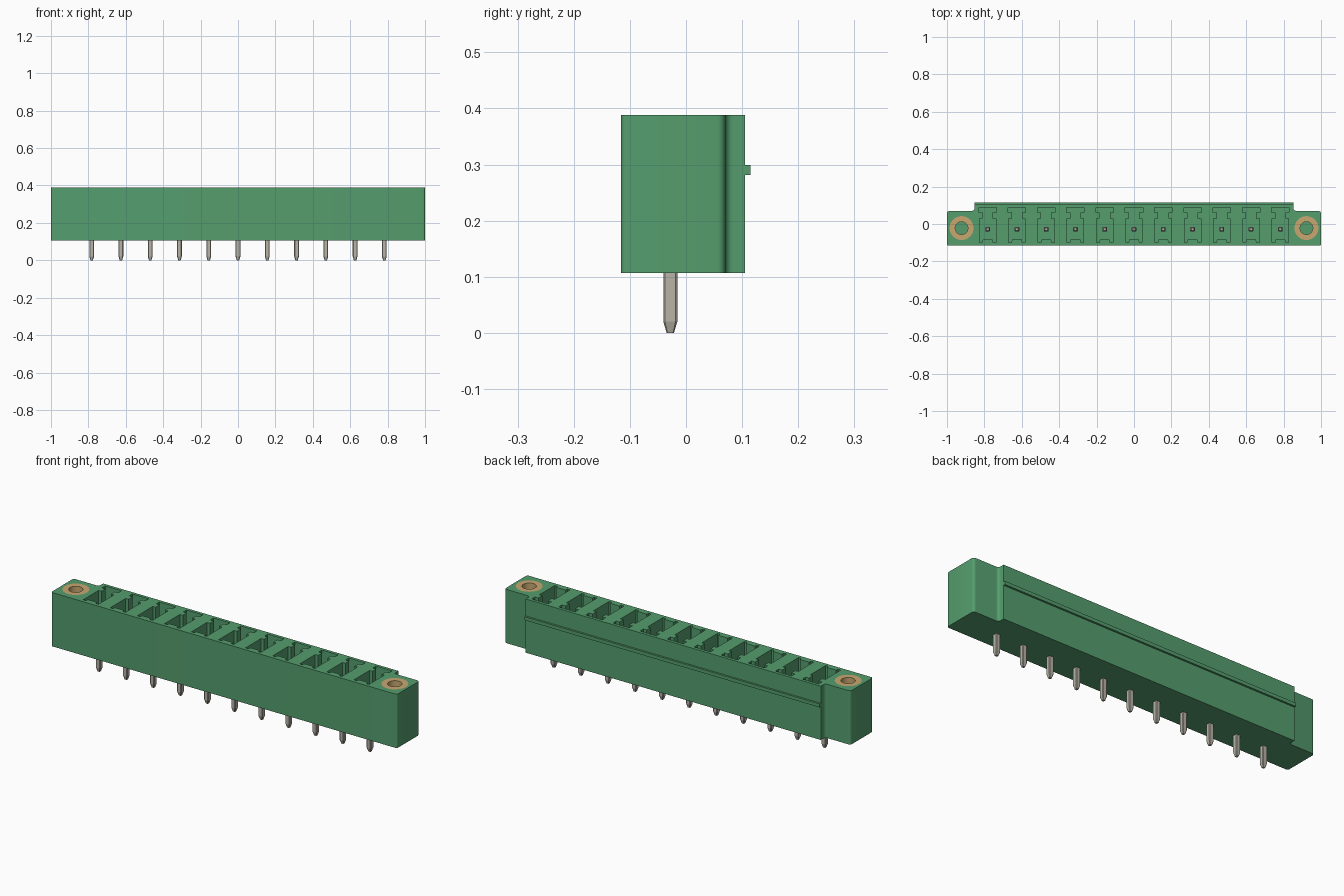
import bpy, bmesh, math

cube = bpy.data.objects.get("Cube")
if cube:
    bpy.data.objects.remove(cube, do_unlink=True)

PITCH = 0.1565
PIN_X = [(i - 5) * PITCH for i in range(11)]
PIN_Y = -0.028
BOTTOM, TOP, POCKET_FLOOR = 0.107, 0.388, 0.17
EAR_X, EAR_Y = 0.922, -0.022
SLEEVE_FLOOR = 0.17


def material(name, rgb, metallic=0.0):
    mat = bpy.data.materials.new(name)
    mat.diffuse_color = (*rgb, 1)
    mat.use_nodes = True
    mat.node_tree.nodes["Principled BSDF"].inputs["Base Color"].default_value = (*rgb, 1)
    return mat


green = material("housing green", (0.09, 0.34, 0.155))
brass = material("brass", (0.58, 0.39, 0.165))
metal = material("pin metal", (0.48, 0.455, 0.39))


def finish(name, bm, mat):
    bmesh.ops.recalc_face_normals(bm, faces=bm.faces)
    mesh = bpy.data.meshes.new(name)
    bm.to_mesh(mesh)
    bm.free()
    mesh.materials.append(mat)
    obj = bpy.data.objects.new(name, mesh)
    bpy.context.collection.objects.link(obj)
    return obj


def prism(bm, outline, z0, z1):
    """Extrude a closed outline from z0 to z1."""
    face = bm.faces.new([bm.verts.new((x, y, z0)) for x, y in outline])
    ext = bmesh.ops.extrude_face_region(bm, geom=[face])["geom"]
    for v in ext:
        if isinstance(v, bmesh.types.BMVert):
            v.co.z = z1


def arc(cx, cy, r, a0, a1, n=6):
    return [(cx + r * math.cos(math.radians(a0 + (a1 - a0) * i / n)),
             cy + r * math.sin(math.radians(a0 + (a1 - a0) * i / n)))
            for i in range(n + 1)]


def mirrored(half):
    """Close an outline by mirroring its +x half."""
    return half + [(-x, y) for x, y in reversed(half)]


def smooth(obj):
    bpy.ops.object.select_all(action="DESELECT")
    obj.select_set(True)
    bpy.context.view_layer.objects.active = obj
    bpy.ops.object.shade_smooth_by_angle(angle=math.radians(35))


# Housing: long block with rounded ears and a raised back wall
half = (arc(0.99, -0.106, 0.01, -90, 0)
        + arc(0.986, 0.056, 0.014, 0, 90)
        + arc(0.867, 0.084, 0.014, 270, 180)
        + [(0.853, 0.105)])
bm = bmesh.new()
prism(bm, mirrored(half), BOTTOM, TOP)
housing = finish("housing", bm, green)

# Cutters: keyed contact pockets and the two sleeve bores
pocket = mirrored([(0.026, -0.084), (0.029, -0.098), (0.044, -0.098),
                   (0.044, 0.030), (0.027, 0.030), (0.027, 0.062),
                   (0.047, 0.062), (0.047, 0.089)])
bm = bmesh.new()
for px in PIN_X:
    prism(bm, [(px + x, y) for x, y in pocket], POCKET_FLOOR, TOP + 0.05)
for s in (-1, 1):
    prism(bm, arc(s * EAR_X, EAR_Y, 0.064, 0, 360, 40)[:-1], SLEEVE_FLOOR, TOP + 0.05)
cutter = finish("pocket_cutter", bm, green)
cutter.hide_render = True

bpy.context.view_layer.objects.active = housing
mod = housing.modifiers.new("pockets", "BOOLEAN")
mod.operation = "DIFFERENCE"
mod.solver = "EXACT"
mod.object = cutter
bpy.ops.object.modifier_apply(modifier=mod.name)
bpy.data.objects.remove(cutter, do_unlink=True)
smooth(housing)

# Latching ridge along the back
bm = bmesh.new()
prism(bm, [(-0.853, 0.100), (0.853, 0.100), (0.853, 0.115), (-0.853, 0.115)], 0.281, 0.299)
finish("back_ridge", bm, green)

# Brass sleeves set flush into the ears
for side, s in (("left", 1), ("right", -1)):
    bm = bmesh.new()
    profile = [(0.034, SLEEVE_FLOOR), (0.064, SLEEVE_FLOOR), (0.064, TOP), (0.034, TOP)]
    n = 40
    rings = [[bm.verts.new((s * EAR_X + r * math.cos(2 * math.pi * i / n),
                            EAR_Y + r * math.sin(2 * math.pi * i / n), z))
              for i in range(n)] for r, z in profile]
    for k in range(4):
        a, b = rings[k], rings[(k + 1) % 4]
        for i in range(n):
            j = (i + 1) % n
            bm.faces.new((a[i], a[j], b[j], b[i]))
    smooth(finish(side + "_threaded_sleeve", bm, brass))

# Contact pins: square bars with slightly cut edges and tapered ends
pin_rings = [(0.0, 0.0065), (0.02, 0.0125), (0.30, 0.0125), (0.32, 0.0065)]
for number, px in enumerate(PIN_X, 1):
    bm = bmesh.new()
    rings = []
    for z, w in pin_rings:
        c = w * 0.75
        corners = [(c, -w), (w, -c), (w, c), (c, w), (-c, w), (-w, c), (-w, -c), (-c, -w)]
        rings.append([bm.verts.new((px + x, PIN_Y + y, z)) for x, y in corners])
    for a, b in zip(rings, rings[1:]):
        for i in range(8):
            j = (i + 1) % 8
            bm.faces.new((a[i], a[j], b[j], b[i]))
    bm.faces.new(rings[0])
    bm.faces.new(rings[-1])
    finish(f"contact_pin_{number}", bm, metal)
